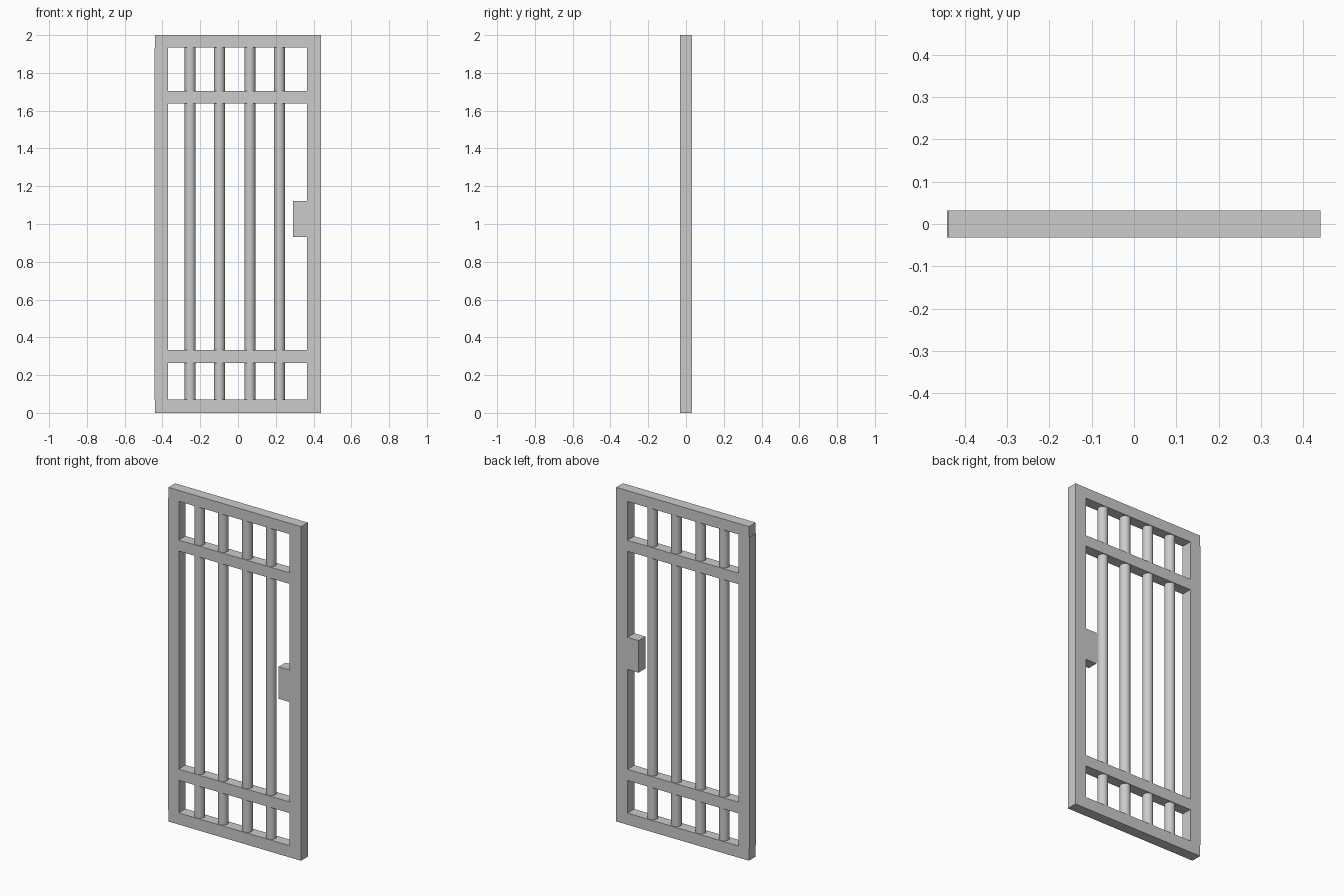
import bpy

default = bpy.data.objects.get("Cube")
if default:
    bpy.data.objects.remove(default, do_unlink=True)

# Single painted steel colour
steel = bpy.data.materials.new("grey_steel")
steel.use_nodes = True
GREY = (0.6, 0.6, 0.6, 1)
steel.diffuse_color = GREY
steel.node_tree.nodes["Principled BSDF"].inputs["Base Color"].default_value = GREY

DEPTH = 0.064


def finish(name):
    obj = bpy.context.object
    obj.name = name
    obj.data.materials.append(steel)
    return obj


def block(name, x0, x1, z0, z1):
    """Flat box of the gate's full depth, spanning x0..x1 and z0..z1."""
    bpy.ops.mesh.primitive_cube_add(size=1, location=((x0 + x1) / 2, 0, (z0 + z1) / 2))
    bpy.context.object.scale = (x1 - x0, DEPTH, z1 - z0)
    bpy.ops.object.transform_apply(location=False, rotation=False, scale=True)
    return finish(name)


# Outer frame: full-width rails with stiles between them
block("bottom_rail", -0.439, 0.44, 0, 0.07)
block("top_rail", -0.439, 0.44, 1.935, 2)
block("right_stile", -0.442, -0.37, 0.07, 1.935)
block("left_stile", 0.365, 0.44, 0.07, 1.935)

# Inner cross rails
block("lower_cross_rail", -0.37, 0.365, 0.265, 0.332)
block("upper_cross_rail", -0.37, 0.365, 1.637, 1.703)

# Lock box on the left stile
block("lock_box", 0.292, 0.365, 0.93, 1.122)

# Round bars
for i, x in enumerate((-0.253, -0.098, 0.063, 0.22)):
    bpy.ops.mesh.primitive_cylinder_add(vertices=32, radius=0.029, depth=1.9, location=(x, 0, 1))
    bpy.ops.object.shade_smooth_by_angle()
    finish(f"bar_{i + 1}")
